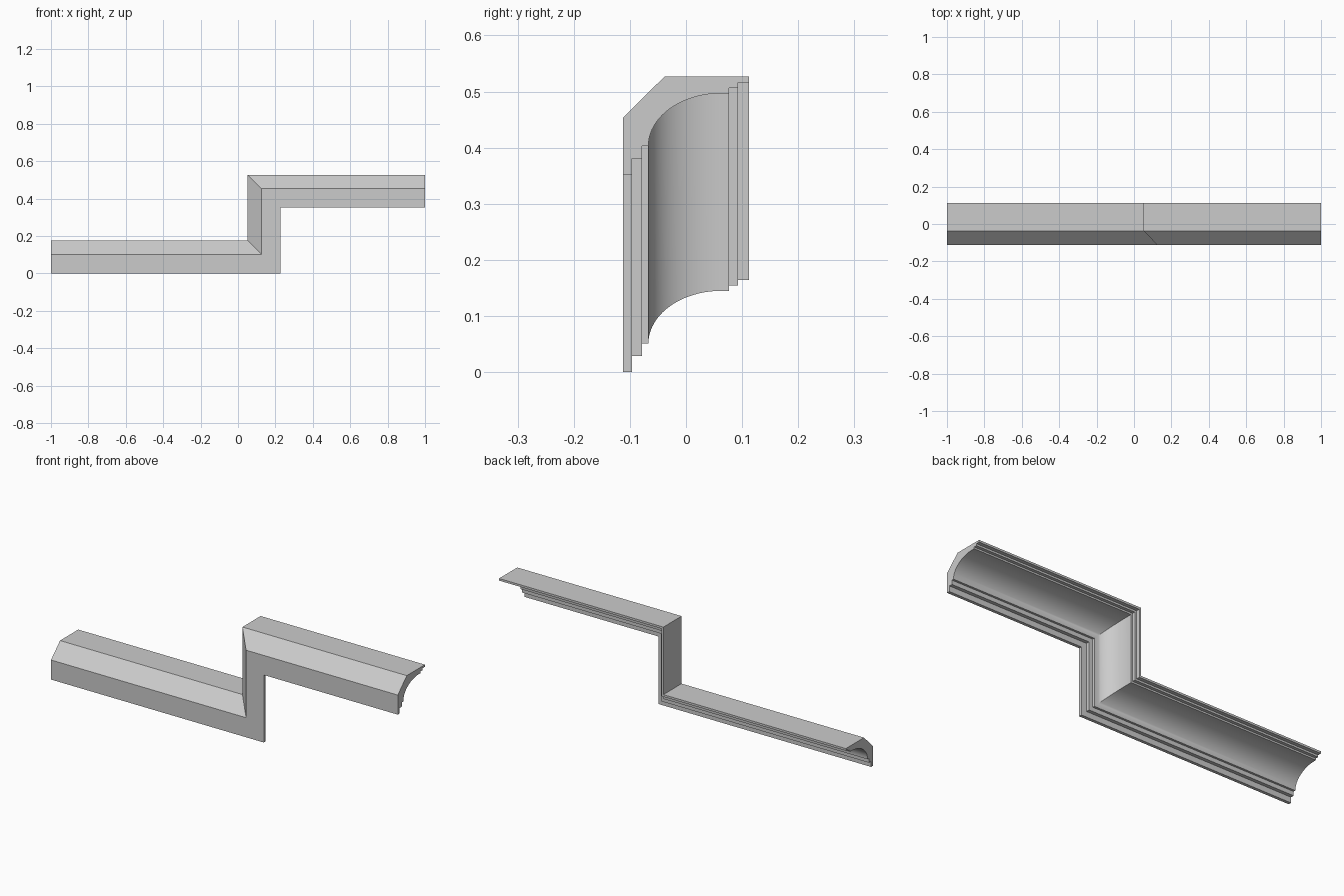
import bpy, bmesh, math

if "Cube" in bpy.data.objects:
    bpy.data.objects.remove(bpy.data.objects["Cube"])

# Cornice cross-section: (depth y, offset d from the outer edge)
cy, cd, ry, rd, steps = 0.064, 0.051, 0.131, 0.094, 20
cove = [(cy - ry * math.cos(t), cd + rd * math.sin(t))
        for t in (math.pi / 2 * i / steps for i in range(steps + 1))]
profile = [(-0.112, 0.102), (-0.112, 0), (-0.096, 0), (-0.096, 0.029),
           (-0.078, 0.029), (-0.078, 0.051)]
profile += cove
profile += [(0.077, 0.145), (0.077, 0.154), (0.093, 0.154), (0.093, 0.164),
            (0.112, 0.164), (0.112, 0.175), (-0.038, 0.175)]

# Stepped path with mitred corners: lower run, riser, upper run
riser_x, rise = 0.227, 0.352


def ring(bm, x, z, kx):
    return [bm.verts.new((x + kx * d, y, z + d)) for y, d in profile]


bm = bmesh.new()
rings = [ring(bm, -1, 0, 0), ring(bm, riser_x, 0, -1),
         ring(bm, riser_x, rise, -1), ring(bm, 1, rise, 0)]
n = len(profile)
for a, b in zip(rings, rings[1:]):
    for i in range(n):
        j = (i + 1) % n
        bm.faces.new((a[i], a[j], b[j], b[i]))

# End caps
bm.faces.new(rings[0][::-1])
bm.faces.new(rings[-1])
bmesh.ops.recalc_face_normals(bm, faces=bm.faces[:])

mesh = bpy.data.meshes.new("stepped_crown_moulding")
bm.to_mesh(mesh)
bm.free()
obj = bpy.data.objects.new("stepped_crown_moulding", mesh)
bpy.context.collection.objects.link(obj)

# Smooth cove, crisp steps
bpy.context.view_layer.objects.active = obj
obj.select_set(True)
bpy.ops.object.shade_smooth_by_angle(angle=math.radians(25))
